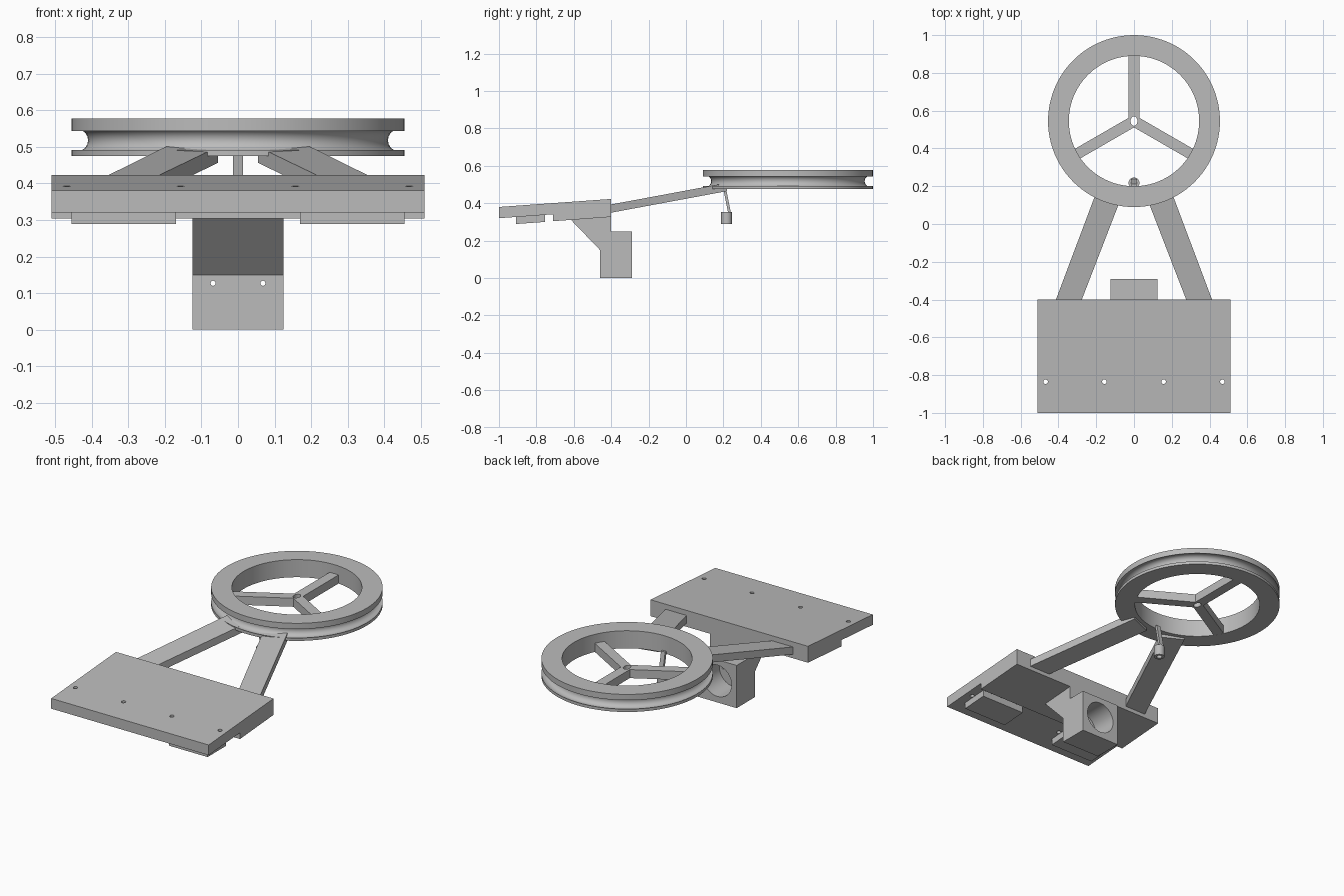
import bpy, bmesh, math
from mathutils import Vector, Matrix

if "Cube" in bpy.data.objects:
    bpy.data.objects.remove(bpy.data.objects["Cube"], do_unlink=True)

GREY = (0.5, 0.5, 0.5, 1)
grey = bpy.data.materials.new("plain grey")
grey.use_nodes = True
grey.diffuse_color = GREY
grey.node_tree.nodes["Principled BSDF"].inputs["Base Color"].default_value = GREY


def finish(name, bm, smooth=False):
    bmesh.ops.recalc_face_normals(bm, faces=bm.faces)
    mesh = bpy.data.meshes.new(name)
    bm.to_mesh(mesh)
    bm.free()
    mesh.materials.append(grey)
    ob = bpy.data.objects.new(name, mesh)
    bpy.context.collection.objects.link(ob)
    if smooth:
        shade(ob)
    return ob


def shade(ob):
    bpy.ops.object.select_all(action='DESELECT')
    ob.select_set(True)
    bpy.context.view_layer.objects.active = ob
    bpy.ops.object.shade_smooth_by_angle(angle=math.radians(35))


def extrude(name, points, offset):
    """Solid made by sweeping a flat outline along an offset."""
    bm = bmesh.new()
    face = bm.faces.new([bm.verts.new(p) for p in points])
    new = bmesh.ops.extrude_face_region(bm, geom=[face])["geom"]
    bmesh.ops.translate(bm, vec=offset,
                        verts=[v for v in new if isinstance(v, bmesh.types.BMVert)])
    return finish(name, bm)


def side_profile(name, points, x0, x1):
    return extrude(name, [(x0, y, z) for y, z in points], (x1 - x0, 0, 0))


def lathe(name, profile, centre, steps):
    """Closed (radius, z) profile turned about a vertical axis."""
    bm = bmesh.new()
    rings = []
    for i in range(steps):
        a = 2 * math.pi * i / steps
        rings.append([bm.verts.new((centre[0] + r * math.cos(a),
                                    centre[1] + r * math.sin(a), z)) for r, z in profile])
    n = len(profile)
    for i in range(steps):
        a, b = rings[i], rings[(i + 1) % steps]
        for j in range(n):
            k = (j + 1) % n
            bm.faces.new((a[j], b[j], b[k], a[k]))
    return finish(name, bm, True)


def cylinder(centre, radius, depth, rot=(0, 0), stretch=1):
    """Cutter rod; rot is an (angle, axis) pair."""
    bm = bmesh.new()
    m = Matrix.Translation(centre)
    if rot[0]:
        m = m @ Matrix.Rotation(rot[0], 4, rot[1])
    m = m @ Matrix.Diagonal((1, stretch, 1, 1))
    bmesh.ops.create_cone(bm, cap_ends=True, segments=32, radius1=radius,
                          radius2=radius, depth=depth, matrix=m)
    cutter = finish("cutter", bm)
    cutter.hide_render = True
    return cutter


def cut(ob, cutters):
    for c in cutters:
        mod = ob.modifiers.new("cut", 'BOOLEAN')
        mod.operation, mod.solver, mod.object = 'DIFFERENCE', 'EXACT', c
    deps = bpy.context.evaluated_depsgraph_get()
    mesh = bpy.data.meshes.new_from_object(ob.evaluated_get(deps))
    ob.modifiers.clear()
    ob.data = mesh
    for c in cutters:
        bpy.data.objects.remove(c, do_unlink=True)
    shade(ob)


# Sloping base plate, thicker at the rear, with four screw holes
plate = side_profile("base_plate", [(-1, .38), (-1, .32), (-.71, .341), (-.71, .304),
                                    (-.4, .327), (-.4, .423)], -.51, .51)
cut(plate, [cylinder((x, -.835, .36), .012, .3) for x in (-.468, -.157, .157, .468)])

# Pads under the front of the plate
for side, x in (("left", .17), ("right", -.455)):
    side_profile(side + "_pad", [(-.91, .34), (-.91, .289), (-.755, .3), (-.755, .35)],
                 x, x + .285)

# Bracket below the plate with a bore at the back and two pin holes in front
bracket = side_profile("bracket", [(-.615, .311), (-.46, .15), (-.46, 0), (-.29, 0),
                                   (-.29, .25), (-.4, .25), (-.4, .34), (-.615, .32)],
                       -.125, .125)
quarter = (math.pi / 2, 'X')
cut(bracket, [cylinder((0, -.34, .127), .092, .2, quarter)])
cut(bracket, [cylinder((x, -.45, .127), .007, .1, quarter) for x in (-.068, .068)])

# Two converging arms that carry the wheel
for side, s in (("left", 1), ("right", -1)):
    outline = [(.28, -.41), (.417, -.41), (.18, .22), (.055, .172)]
    extrude(side + "_arm", [(s * x, y, .424 + .186 * y) for x, y in outline], (0, 0, .044))

# Grooved wheel rim
HUB = (0, .545)
groove = []
for i in range(13):
    t = math.radians(-60 - 240 * i / 12)
    groove.append((.44 + .03 * math.cos(t), .518 + .03 * math.sin(t)))
lathe("wheel_rim", [(.345, .578), (.345, .475), (.455, .475)] + groove + [(.455, .578)],
      HUB, 96)

# Three spokes meeting around the hub hole
for i in range(3):
    turn = Matrix.Rotation(math.radians(120 * i), 3, 'Z')
    pts = [turn @ Vector((x, y, .4755)) + Vector((*HUB, 0))
           for x, y in ((-.029, 0), (.029, 0), (.029, .35), (-.029, .35))]
    spoke = extrude("spoke_%d" % (i + 1), pts, (0, 0, .05))
    cut(spoke, [cylinder((*HUB, .5), .018, .2, stretch=1.4)])

# Leaning hanger strip and the small tube at its end
side_profile("hanger", [(.197, .49), (.212, .49), (.241, .345), (.226, .345)], -.013, .013)
lathe("hanging_tube", [(.029, .29), (.029, .353), (.015, .353), (.015, .29)], (0, .217), 24)
